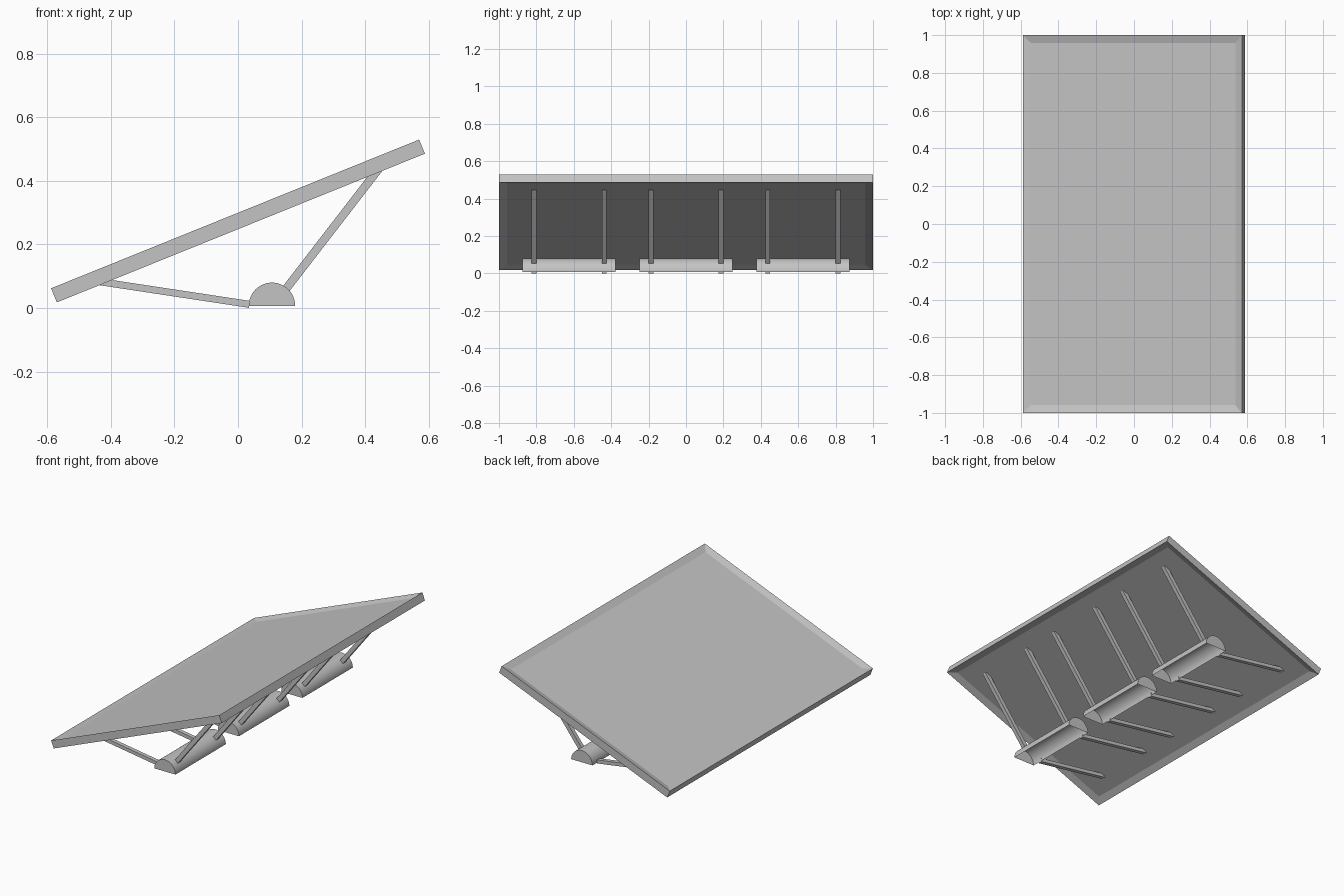
import bpy, bmesh
from math import radians, cos, sin, pi, atan2
from mathutils import Vector, Matrix

cube = bpy.data.objects.get("Cube")
if cube:
    bpy.data.objects.remove(cube, do_unlink=True)

TILT = radians(22)
grey = bpy.data.materials.new("plain_grey")
grey.use_nodes = True
colour = (0.55, 0.55, 0.55, 1)
grey.diffuse_color = colour
grey.node_tree.nodes["Principled BSDF"].inputs["Base Color"].default_value = colour


def finish(name, bm, smooth=False):
    bmesh.ops.recalc_face_normals(bm, faces=bm.faces)
    mesh = bpy.data.meshes.new(name)
    bm.to_mesh(mesh)
    bm.free()
    mesh.materials.append(grey)
    if smooth:
        mesh.shade_smooth()
        mesh.set_sharp_from_angle(angle=radians(30))
    obj = bpy.data.objects.new(name, mesh)
    bpy.context.collection.objects.link(obj)
    return obj


def box(size):
    bm = bmesh.new()
    bmesh.ops.create_cube(bm, size=1)
    bmesh.ops.scale(bm, vec=size, verts=bm.verts)
    return bm


# Tilted panel, recessed inside its rim on both sides
bm = box((1.25, 2, 0.048))
bm.normal_update()
broad = [f for f in bm.faces if abs(f.normal.z) > 0.9]
bmesh.ops.inset_individual(bm, faces=broad, thickness=0.06, depth=-0.013)
panel = finish("panel", bm)
panel.matrix_world = Matrix.Translation((0, 0, 0.274)) @ Matrix.Rotation(-TILT, 4, 'Y')


def half_drum(name, y, half_length, radius=0.073, segments=32):
    """Half-round shell with closed ends and an open underside."""
    bm = bmesh.new()
    ends = []
    for side in (-1, 1):
        ends.append([bm.verts.new((radius * cos(pi * i / segments),
                                   side * half_length,
                                   radius * sin(pi * i / segments)))
                     for i in range(segments + 1)])
    a, b = ends
    for i in range(segments):
        bm.faces.new((a[i], a[i + 1], b[i + 1], b[i]))
    bm.faces.new(a)
    bm.faces.new(b)
    finish(name, bm, smooth=True).location = (0.107, y, 0.007)


def bar(name, y, start, end, width, depth):
    """Square bar between two points of the x-z plane."""
    p, q = Vector((start[0], y, start[1])), Vector((end[0], y, end[1]))
    d = q - p
    obj = finish(name, box((d.length, width, depth)))
    obj.matrix_world = (Matrix.Translation((p + q) / 2)
                        @ Matrix.Rotation(-atan2(d.z, d.x), 4, 'Y'))


# Three drums, each with a pair of long struts and a pair of low struts
for label, y in (("front", -0.625), ("middle", 0), ("back", 0.625)):
    half_drum(label + "_drum", y, 0.248)
    for n, side in enumerate((-1, 1), 1):
        strut_y = y + side * 0.1875
        bar(f"{label}_high_strut_{n}", strut_y, (0.148, 0.056), (0.453, 0.451), 0.025, 0.026)
        bar(f"{label}_low_strut_{n}", strut_y, (0.036, 0.0115), (-0.45, 0.085), 0.025, 0.022)
